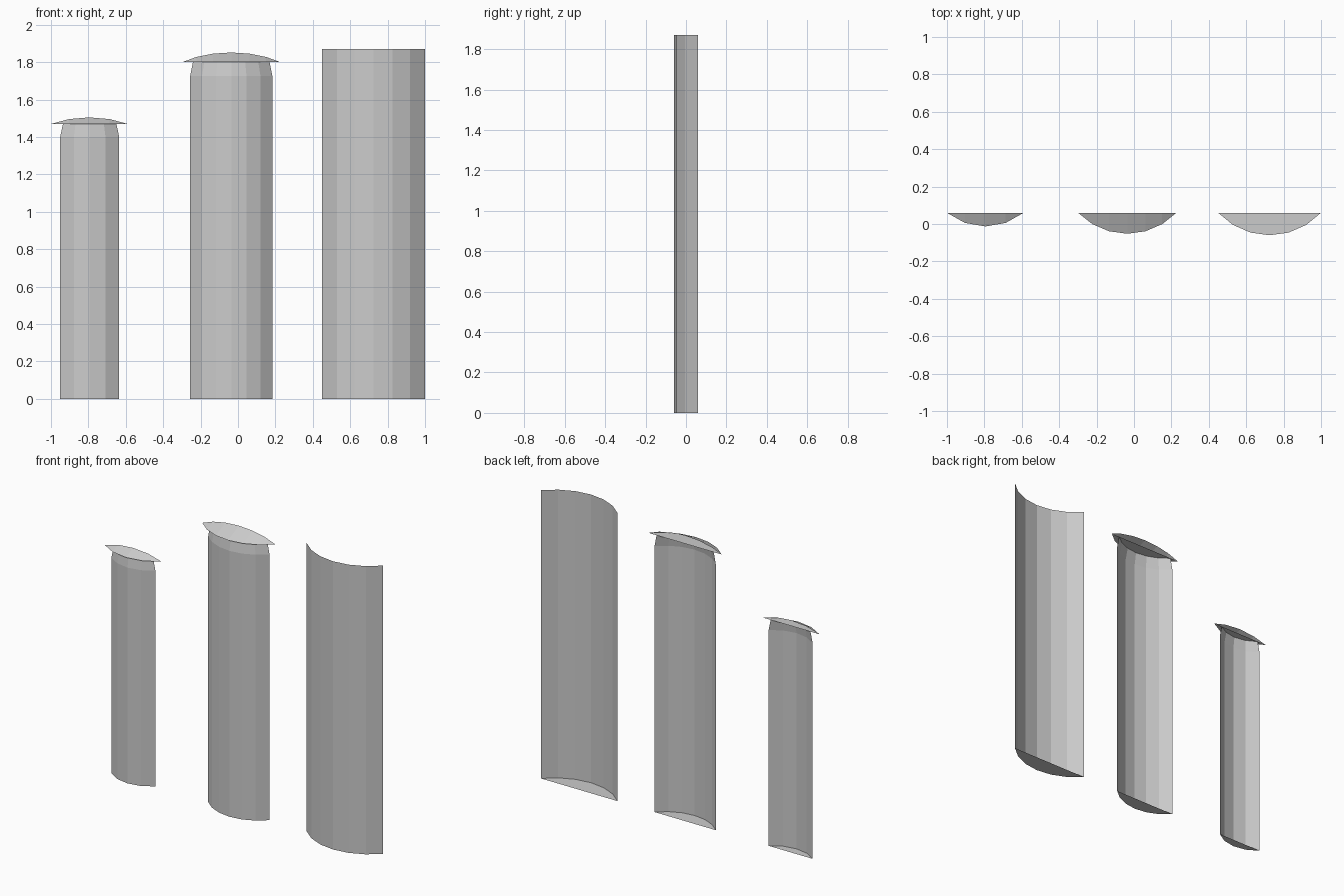
import bpy, math

if "Cube" in bpy.data.objects:
    bpy.data.objects.remove(bpy.data.objects["Cube"])

BACK = 0.06  # plane of the open back

grey = bpy.data.materials.new("plain grey")
grey.diffuse_color = (0.6, 0.6, 0.6, 1)
grey.use_nodes = True
grey.node_tree.nodes["Principled BSDF"].inputs["Base Color"].default_value = grey.diffuse_color


def arc(half, depth, n):
    """Points (x, bulge) of a circular arc over a chord, left to right."""
    r = (half * half + depth * depth) / (2 * depth)
    a = math.asin(half / r)
    angles = [-a + 2 * a * i / n for i in range(n + 1)]
    return [(r * math.sin(t), r * math.cos(t) - (r - depth)) for t in angles]


def make(name, verts, faces):
    mesh = bpy.data.meshes.new(name)
    mesh.from_pydata(verts, [], faces)
    mesh.materials.append(grey)
    mesh.update()
    bpy.context.collection.objects.link(bpy.data.objects.new(name, mesh))


def shell(name, cx, n, rings):
    """Open-backed curved wall with a floor; rings are (half width, depth, z)."""
    verts, faces, m = [], [], n + 1
    for half, depth, z in rings:
        verts += [(cx + x, BACK - b, z) for x, b in arc(half, depth, n)]
    for k in range(len(rings) - 1):
        for i in range(n):
            p = k * m + i
            faces.append((p, p + 1, p + m + 1, p + m))
    faces.append(tuple(reversed(range(m))))  # floor
    make(name, verts, faces)


def cap(name, cx, n, half, depth, z, rise):
    """Overhanging half dome: flat base, top sloping up to an arched back edge."""
    pts = arc(half, depth, n)
    front = [(cx + x, BACK - b, z) for x, b in pts]
    back = [(cx + x, BACK, z + rise * b / depth) for x, b in pts[1:-1]]
    m = n + 1
    faces = [tuple(reversed(range(m)))]
    faces.append((0, 1, m))
    for i in range(1, n - 1):
        faces.append((i, i + 1, m + i, m + i - 1))
    faces.append((n - 1, n, m + n - 2))
    make(name, front + back, faces)


# Small capped column
shell("small_column", -0.793, 4,
      [(0.158, 0.06, 0), (0.158, 0.06, 1.40), (0.143, 0.05, 1.47)])
cap("small_cap", -0.795, 4, 0.205, 0.073, 1.47, 0.035)

# Medium capped column
shell("medium_column", -0.036, 6,
      [(0.22, 0.096, 0), (0.22, 0.096, 1.725), (0.205, 0.083, 1.80)])
cap("medium_cap", -0.036, 6, 0.263, 0.112, 1.80, 0.052)

# Tall open column
shell("tall_column", 0.725, 6, [(0.275, 0.12, 0), (0.275, 0.12, 1.87)])
